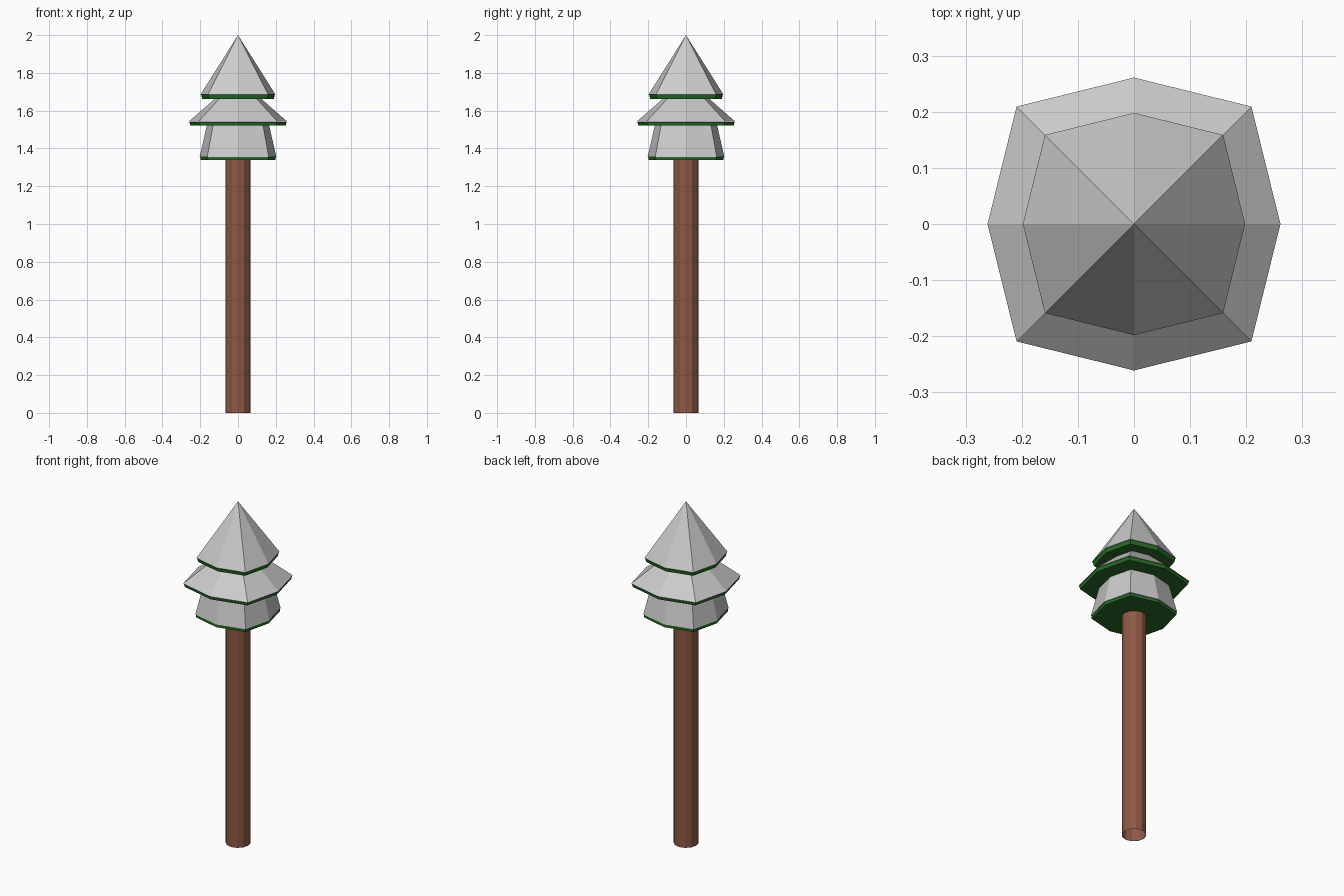
import bpy, bmesh, math

if "Cube" in bpy.data.objects:
    bpy.data.objects.remove(bpy.data.objects["Cube"])


def material(name, color):
    m = bpy.data.materials.new(name)
    m.diffuse_color = (*color, 1)
    m.use_nodes = True
    m.node_tree.nodes["Principled BSDF"].inputs["Base Color"].default_value = m.diffuse_color
    return m


green = material("needle_green", (0.02, 0.15, 0.02))
brown = material("bark_brown", (0.27, 0.10, 0.06))


def ring(bm, r, z, n, bulge):
    # the odd corners sit farther out when bulge > 1
    return [bm.verts.new((r * (bulge if i % 2 else 1) * math.cos(math.tau * i / n),
                          r * (bulge if i % 2 else 1) * math.sin(math.tau * i / n), z))
            for i in range(n)]


def lathe(name, profile, n=8, bulge=1.134, mat=None, bottom=True, top=True):
    """Stack polygon rings (radius, z) from bottom to top; radius 0 makes a tip."""
    bm = bmesh.new()
    first = prev = ring(bm, *profile[0], n, bulge)
    for r, z in profile[1:]:
        if r == 0:
            tip = bm.verts.new((0, 0, z))
            for i in range(n):
                bm.faces.new((prev[i], prev[(i + 1) % n], tip))
            top = False
            break
        cur = ring(bm, r, z, n, bulge)
        for i in range(n):
            j = (i + 1) % n
            bm.faces.new((prev[i], prev[j], cur[j], cur[i]))
        prev = cur
    if bottom:
        bm.faces.new(first[::-1])
    if top:
        bm.faces.new(prev)
    mesh = bpy.data.meshes.new(name)
    bm.to_mesh(mesh)
    bm.free()
    if mat:
        mesh.materials.append(mat)
    obj = bpy.data.objects.new(name, mesh)
    bpy.context.collection.objects.link(obj)
    return obj


# Trunk, an open tube
lathe("trunk", [(0.066, 0), (0.066, 1.345)], n=12, bulge=1, mat=brown,
      bottom=False, top=False)

# Snow-covered tiers, each with a green needle layer below
tiers = {
    "lower": ([(0.203, 1.356), (0.163, 1.53)], 0.199, 1.338),
    "middle": ([(0.261, 1.542), (0.115, 1.67)], 0.253, 1.522),
    "top": ([(0.198, 1.686), (0, 2.0)], 0.189, 1.662),
}
for tier, (snow, r, z) in tiers.items():
    lathe(tier + "_snow", snow)
    lathe(tier + "_needles", [(r, z), (snow[0][0] - 0.003, snow[0][1] - 0.001)], mat=green)
